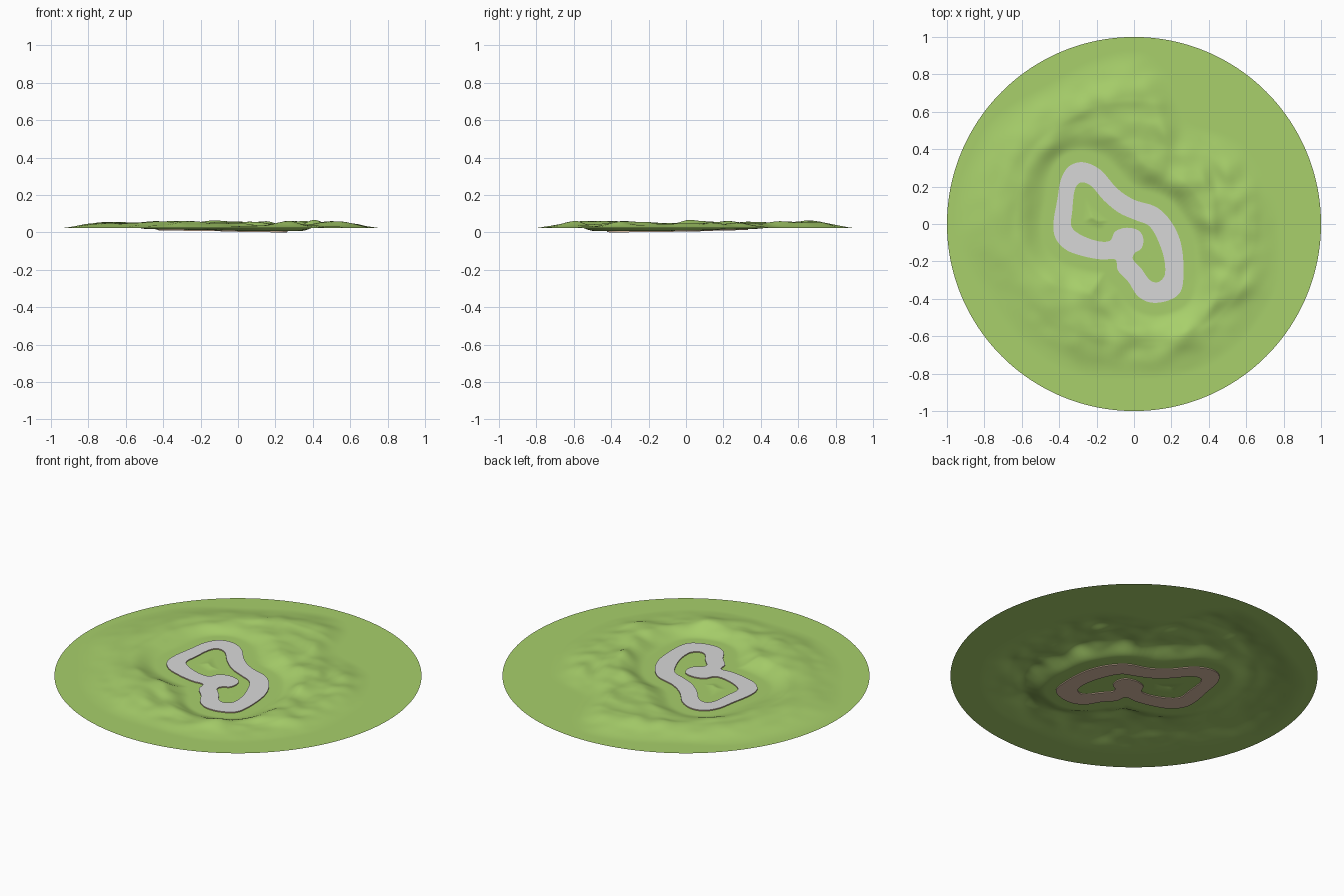
import bpy, bmesh, math
from mathutils import Vector, noise, kdtree

if "Cube" in bpy.data.objects:
    bpy.data.objects.remove(bpy.data.objects["Cube"])

def material(name, rgb):
    m = bpy.data.materials.new(name)
    lin = [(c / 255 / 12.92 if c < 10 else ((c / 255 + 0.055) / 1.055) ** 2.4) for c in rgb]
    m.diffuse_color = (*lin, 1)
    m.use_nodes = True
    m.node_tree.nodes["Principled BSDF"].inputs["Base Color"].default_value = m.diffuse_color
    return m

GREEN = material("grass green", (168, 208, 107))
GREY = material("road grey", (217, 217, 217))
TAN = material("earth tan", (218, 189, 165))

# Road outlines seen from above: outer edge and the S-shaped island inside it
OUTER = [(-.27, .33), (-.18, .29), (-.09, .19), (0, .13), (.12, .09), (.2, .01), (.25, -.1),
         (.265, -.24), (.25, -.36), (.18, -.41), (.09, -.42), (.02, -.385), (-.03, -.31),
         (-.085, -.25), (-.1, -.19), (-.17, -.19), (-.26, -.175), (-.36, -.14), (-.42, -.075),
         (-.43, .01), (-.41, .13), (-.39, .24), (-.345, .31)]
INNER = [(-.27, .222), (-.225, .2), (-.16, .125), (-.08, .06), (.01, .02), (.08, -.01),
         (.125, -.08), (.16, -.18), (.165, -.27), (.13, -.31), (.085, -.3), (.04, -.24),
         (-.005, -.19), (.005, -.155), (.04, -.13), (.05, -.08), (.025, -.035), (-.04, -.02),
         (-.1, -.04), (-.13, -.09), (-.2, -.09), (-.29, -.055), (-.335, -.01), (-.33, .07),
         (-.32, .17), (-.3, .213)]

def smooth_loop(pts, steps=6):
    """Closed Catmull-Rom curve through the points."""
    out, n = [], len(pts)
    for i in range(n):
        a, b, c, d = (Vector(pts[(i + k) % n]) for k in (-1, 0, 1, 2))
        for s in range(steps):
            t = s / steps
            out.append(0.5 * (2 * b + (c - a) * t + (2 * a - 5 * b + 4 * c - d) * t * t
                              + (3 * b - a - 3 * c + d) * t ** 3))
    return out

def road_base(x, y):
    return max(0, 0.0066 - 0.012 * x + 0.01 * y)

def smoothstep(a, b, v):
    t = min(1, max(0, (v - a) / (b - a)))
    return t * t * (3 - 2 * t)

def finish(bm, name, mats):
    me = bpy.data.meshes.new(name)
    bm.to_mesh(me)
    bm.free()
    for m in mats:
        me.materials.append(m)
    ob = bpy.data.objects.new(name, me)
    bpy.context.collection.objects.link(ob)
    return ob

loops = [smooth_loop(OUTER), smooth_loop(INNER)]
THICK = 0.012

# Road slab: grey on top, earth coloured sides and underside
bm = bmesh.new()
for loop in loops:
    vs = [bm.verts.new((p.x, p.y, 0)) for p in loop]
    for i, v in enumerate(vs):
        bm.edges.new((vs[i - 1], v))
bmesh.ops.triangle_fill(bm, use_beauty=True, edges=bm.edges[:], normal=(0, 0, 1))
ext = bmesh.ops.extrude_face_region(bm, geom=bm.faces[:], use_keep_orig=True)
for v in ext["geom"]:
    if isinstance(v, bmesh.types.BMVert):
        v.co.z = THICK
for v in bm.verts:
    v.co.z += road_base(v.co.x, v.co.y)
bmesh.ops.recalc_face_normals(bm, faces=bm.faces[:])
for f in bm.faces:
    f.material_index = 0 if f.normal.z > 0.5 else 1
finish(bm, "road", [GREY, TAN])

# Terrain: flat rim, rough ring of hills, sunken ground around the road
kd = kdtree.KDTree(sum(len(l) for l in loops))
for i, p in enumerate(loops[0] + loops[1]):
    kd.insert((p.x, p.y, 0), i)
kd.balance()

# Every 30 degrees from +x: where the hills end, and how rough they are
REACH = [.78, .74, .62, .93, .88, .95, .97, .87, .87, .83, .86, .84]
ROUGH = [1.0, 1.0, .7, .8, .8, .4, .3, .45, .9, 1.0, 1.0, 1.0]
PEAKS = [(.38, 0, .028, .07), (.57, -.35, .016, .06), (-.42, .38, .014, .1), (.28, -.57, .01, .08),
         (-.1, .65, .01, .12), (.25, .2, .014, .06), (-.3, -.6, .008, .09)]

def around(table, ang):
    u = (ang / (2 * math.pi)) % 1 * 12
    i = int(u) % 12
    return table[i] + (table[(i + 1) % 12] - table[i]) * smoothstep(0, 1, u - int(u))

def height(x, y):
    r, ang = math.hypot(x, y), math.atan2(y, x)
    reach = around(REACH, ang)
    mask = 1 - smoothstep(reach - 0.24, reach, r)
    c, s = math.cos(ang), math.sin(ang)
    n = noise.noise(Vector((c * 2.4, s * 2.4, r * 9)))          # ridges running round
    n += 0.6 * noise.noise(Vector((x * 11, y * 11, 3.7)))        # small lumps
    z = 0.028 + around(ROUGH, ang) * 0.017 * n
    z += sum(h * math.exp(-((x - px) ** 2 + (y - py) ** 2) / w ** 2) for px, py, h, w in PEAKS)
    z = 0.022 + mask * max(-0.004, z)
    d = kd.find((x, y, 0))[2]
    low = road_base(x, y) + THICK * 0.5
    return low + (z - low) * smoothstep(0.062, 0.2, d)

SEG, RINGS = 192, 110
bm = bmesh.new()
prev, centre = None, bm.verts.new((0, 0, height(0, 0)))
for k in range(1, RINGS + 1):
    r = k / RINGS
    ring = []
    for j in range(SEG):
        a = 2 * math.pi * j / SEG
        x, y = r * math.cos(a), r * math.sin(a)
        ring.append(bm.verts.new((x, y, height(x, y))))
    for j in range(SEG):
        m = (j + 1) % SEG
        if prev:
            bm.faces.new((prev[j], ring[j], ring[m], prev[m]))
        else:
            bm.faces.new((centre, ring[j], ring[m]))
    prev = ring
for f in bm.faces:
    f.smooth = True
finish(bm, "grass_terrain", [GREEN])
